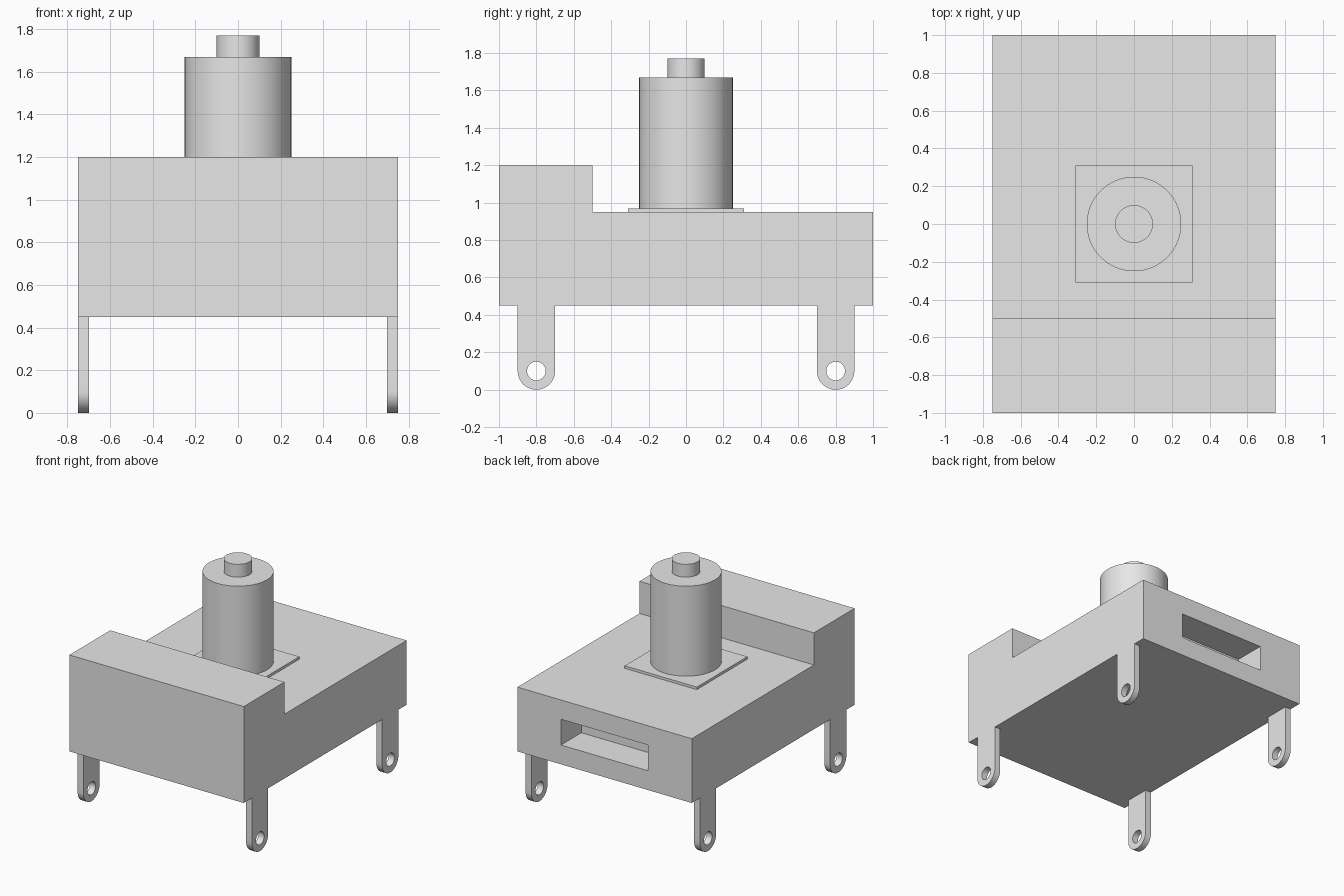
import bpy
import bmesh
from math import sin, cos, tau, radians

cube = bpy.data.objects.get("Cube")
if cube:
    bpy.data.objects.remove(cube, do_unlink=True)

# Single flat colour
grey = bpy.data.materials.new("light grey")
grey.use_nodes = True
grey.diffuse_color = (0.8, 0.8, 0.8, 1)
grey.node_tree.nodes["Principled BSDF"].inputs["Base Color"].default_value = grey.diffuse_color


def finish(bm, name):
    bmesh.ops.recalc_face_normals(bm, faces=bm.faces)
    mesh = bpy.data.meshes.new(name)
    bm.to_mesh(mesh)
    bm.free()
    mesh.materials.append(grey)
    obj = bpy.data.objects.new(name, mesh)
    bpy.context.collection.objects.link(obj)
    return obj


def smooth(obj):
    bpy.ops.object.select_all(action="DESELECT")
    obj.select_set(True)
    bpy.context.view_layer.objects.active = obj
    bpy.ops.object.shade_smooth_by_angle(angle=radians(30))


def extrude_x(bm, faces, thickness):
    new = bmesh.ops.extrude_face_region(bm, geom=faces)["geom"]
    verts = [v for v in new if isinstance(v, bmesh.types.BMVert)]
    bmesh.ops.translate(bm, verts=verts, vec=(thickness, 0, 0))


# Body: stepped side profile extruded across the width
bm = bmesh.new()
profile = [(-1, 0.45), (1, 0.45), (1, 0.95), (-0.5, 0.95), (-0.5, 1.2), (-1, 1.2)]
side = bm.faces.new([bm.verts.new((-0.75, y, z)) for y, z in profile])
extrude_x(bm, [side], 1.5)

# Rectangular pocket in the back face
back = next(f for f in bm.faces if all(v.co.y > 0.99 for v in f.verts))
bmesh.ops.inset_individual(bm, faces=[back], thickness=0.1)
for v in back.verts:
    v.co.x = 0.375 if v.co.x > 0 else -0.375
    v.co.z = 0.8 if v.co.z > 0.7 else 0.6
pocket = bmesh.ops.extrude_discrete_faces(bm, faces=[back])["faces"][0]
bmesh.ops.translate(bm, verts=pocket.verts, vec=(0, -0.25, 0))
finish(bm, "body")


# Legs: rounded straps with a round hole
def leg(name, x, y):
    bm = bmesh.new()
    count = 48
    inner, outer = [], []
    for i in range(count):
        c, s = cos(tau * i / count), sin(tau * i / count)
        inner.append(bm.verts.new((x, y + 0.05 * c, 0.1 + 0.05 * s)))
        if s > 1e-6:
            m = max(abs(c), s)
            point = (x, y + 0.1 * c / m, 0.1 + 0.35 * s / m)
        else:
            point = (x, y + 0.1 * c, 0.1 + 0.1 * s)
        outer.append(bm.verts.new(point))
    faces = [bm.faces.new((inner[i - 1], outer[i - 1], outer[i], inner[i]))
             for i in range(count)]
    extrude_x(bm, faces, 0.05)
    smooth(finish(bm, name))


for x, side_name in ((0.7, "left"), (-0.75, "right")):
    for y, end_name in ((-0.8, "front"), (0.8, "back")):
        leg(f"{end_name}_{side_name}_leg", x, y)

# Mounting plate
bm = bmesh.new()
bmesh.ops.create_cube(bm, size=1)
bmesh.ops.scale(bm, verts=bm.verts, vec=(0.62, 0.62, 0.02))
bmesh.ops.translate(bm, verts=bm.verts, vec=(0, 0, 0.96))
finish(bm, "mounting_plate")


# Motor cylinder and its shaft
def cylinder(name, radius, bottom, top):
    bm = bmesh.new()
    bmesh.ops.create_cone(bm, cap_ends=True, segments=64, radius1=radius,
                          radius2=radius, depth=top - bottom)
    bmesh.ops.translate(bm, verts=bm.verts, vec=(0, 0, (top + bottom) / 2))
    smooth(finish(bm, name))


cylinder("motor_housing", 0.25, 0.97, 1.67)
cylinder("shaft", 0.1, 1.67, 1.77)
